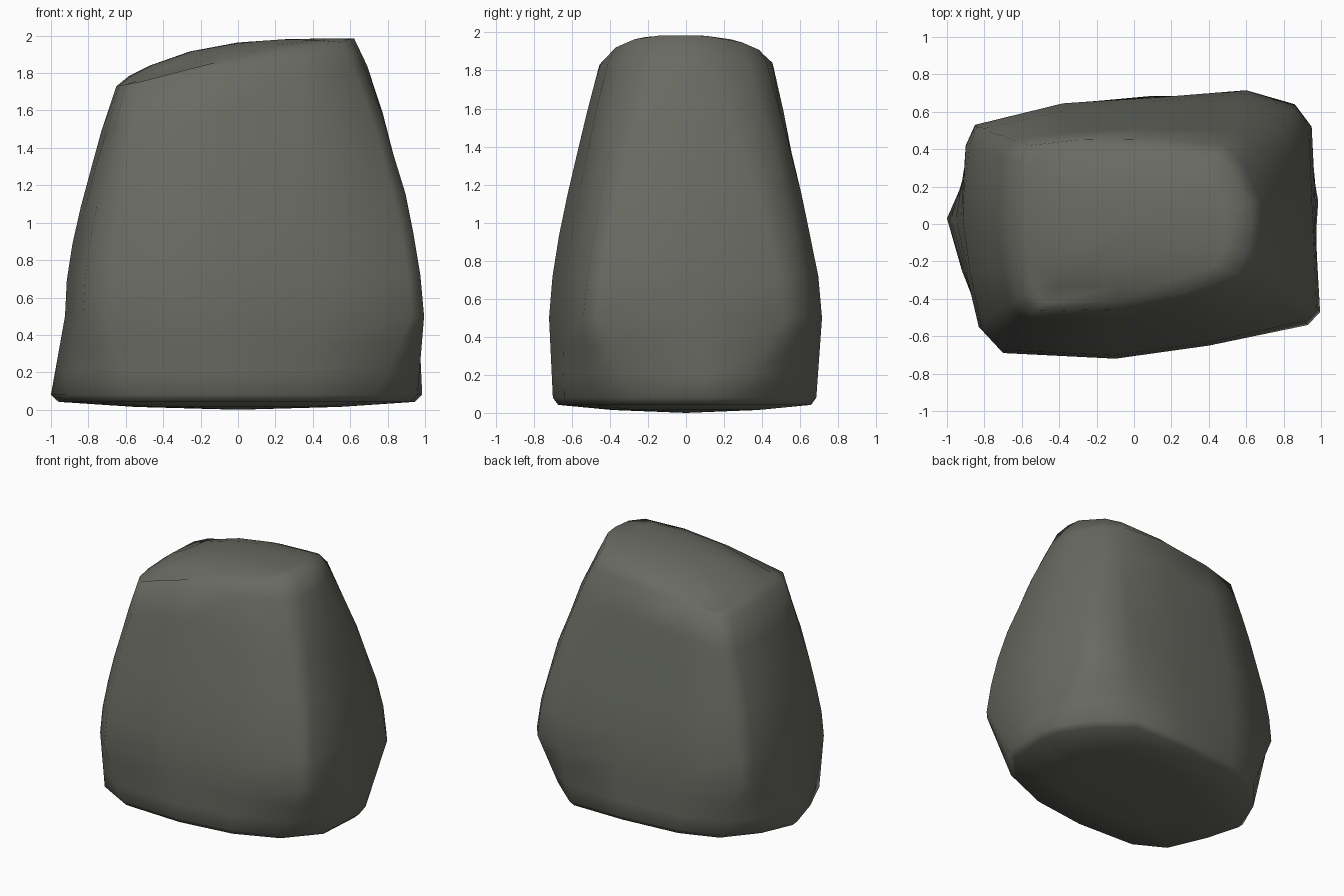
import bpy, bmesh, random

if "Cube" in bpy.data.objects:
    bpy.data.objects.remove(bpy.data.objects["Cube"])

random.seed(4)

# matched outlines (anticlockwise from the right side): foot, belly and shoulder
FOOT = [(.985, .12), (.95, .25), (.80, .47), (.55, .685), (.1, .685), (-.38, .64), (-.68, .53), (-.89, .28),
        (-1, .03), (-.92, -.25), (-.79, -.55), (-.55, -.68), (-.05, -.70), (.4, -.64), (.74, -.50), (.96, -.25)]
BELLY = [(.965, .05), (.95, .52), (.86, .64), (.6, .715), (.1, .675), (-.38, .645), (-.85, .53), (-.90, .42),
         (-.925, .03), (-.89, -.25), (-.83, -.55), (-.70, -.69), (-.1, -.72), (.4, -.65), (.93, -.54), (.995, -.47)]
SHOULDER = [(.69, .0), (.68, .12), (.58, .33), (.49, .425), (.1, .455), (-.3, .45), (-.56, .42), (-.63, .34),
            (-.65, 0), (-.635, -.22), (-.60, -.38), (-.53, -.465), (-.1, -.455), (.3, -.41), (.61, -.30), (.67, -.16)]
N = len(FOOT)


def blend(a, b, tx, ty):
    return [(p[0] + (q[0] - p[0]) * tx, p[1] + (q[1] - p[1]) * ty) for p, q in zip(a, b)]


def crown_height(x, y):
    # top slopes down to the left and rolls off to front and back
    roll = 1.0 if y > 0 else 1.7
    return 1.985 - .235 * max(0, (.6 - x) / 1.24) ** 3.3 - roll * abs(y + .04) ** 3


bm = bmesh.new()
rings = []


def add_ring(pts):
    ring = [bm.verts.new(p) for p in pts]
    if rings:
        last = rings[-1]
        for i in range(N):
            j = (i + 1) % N
            bm.faces.new((last[i], last[j], ring[j], ring[i]))
    rings.append(ring)


def fan(ring, centre, flip):
    c = bm.verts.new(centre)
    for i in range(N):
        a, b = ring[i], ring[(i + 1) % N]
        bm.faces.new((b, a, c) if flip else (a, b, c))


# shallow domed underside
for k, z in ((.55, .015), (.96, .042)):
    add_ring([(x * k, y * k, z) for x, y in FOOT])

# flared foot, corners widening into the belly
for z in (.08, .2, .35):
    t = (z - .08) / .42
    add_ring([(x, y, z) for x, y in blend(FOOT, BELLY, t, t)])

# tapering walls with a slight bulge, higher away from the left end
for z in (.5, .7, .9, 1.1, 1.3, 1.5, 1.73):
    t = (z - .5) / 1.23
    pts = blend(BELLY, SHOULDER, t ** 1.6, t ** 1.38)
    w = .006 if .5 < z < 1.7 else 0
    add_ring([(x + random.uniform(-w, w), y + random.uniform(-w, w),
               z + .11 * t * min(1, (x + .65) / .6)) for x, y in pts])

# crown
for k in (.9, .72, .4):
    add_ring([(x * k, y * k, crown_height(x * k, y * k)) for x, y in SHOULDER])

fan(rings[0], (0, 0, 0), True)
fan(rings[-1], (0, 0, crown_height(0, 0)), False)
bmesh.ops.recalc_face_normals(bm, faces=bm.faces)

mesh = bpy.data.meshes.new("boulder")
bm.to_mesh(mesh)
bm.free()
boulder = bpy.data.objects.new("boulder", mesh)
bpy.context.collection.objects.link(boulder)

stone = bpy.data.materials.new("grey stone")
stone.diffuse_color = (.14, .145, .122, 1)
stone.use_nodes = True
stone.node_tree.nodes["Principled BSDF"].inputs["Base Color"].default_value = stone.diffuse_color
mesh.materials.append(stone)

# smooth shading, crisp only around the underside
bpy.context.view_layer.objects.active = boulder
boulder.select_set(True)
bpy.ops.object.shade_smooth_by_angle(angle=1.25)
